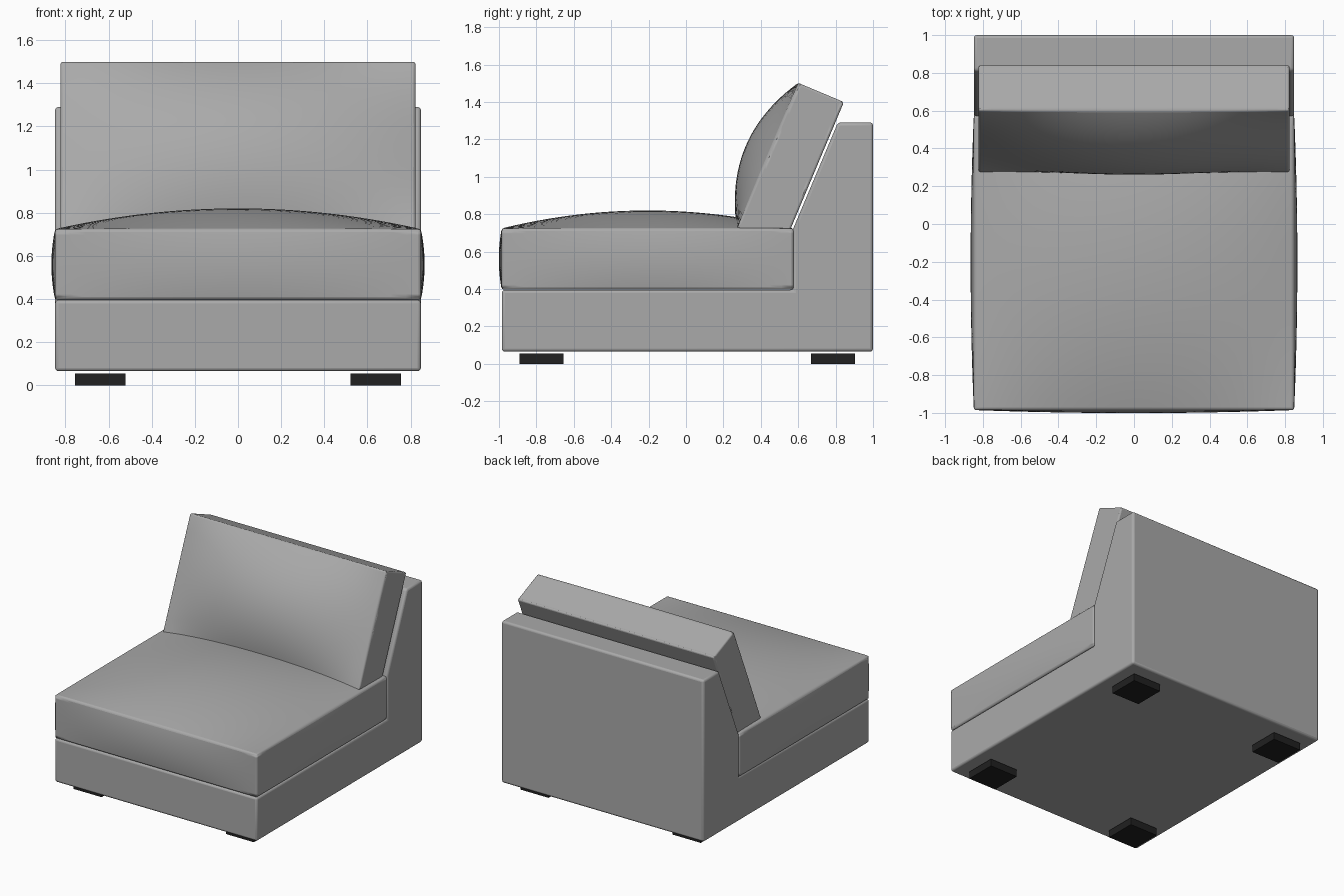
import bpy, bmesh, math
from mathutils import Matrix, Vector

if "Cube" in bpy.data.objects:
    bpy.data.objects.remove(bpy.data.objects["Cube"])


def material(name, value):
    m = bpy.data.materials.new(name)
    m.diffuse_color = (value, value, value, 1)
    m.use_nodes = True
    m.node_tree.nodes["Principled BSDF"].inputs["Base Color"].default_value = m.diffuse_color
    return m


FABRIC = material("grey fabric", 0.40)
FOOT = material("black plastic", 0.015)


def finish(name, bm, mat, bevel=0.0):
    bmesh.ops.recalc_face_normals(bm, faces=bm.faces)
    me = bpy.data.meshes.new(name)
    bm.to_mesh(me)
    bm.free()
    me.materials.append(mat)
    ob = bpy.data.objects.new(name, me)
    bpy.context.collection.objects.link(ob)
    if bevel:
        b = ob.modifiers.new("soft edges", 'BEVEL')
        b.width = bevel
        b.segments = 3
        b.limit_method = 'ANGLE'
        b.angle_limit = math.radians(28)
        bpy.ops.object.select_all(action='DESELECT')
        ob.select_set(True)
        bpy.context.view_layer.objects.active = ob
        bpy.ops.object.shade_smooth_by_angle(angle=math.radians(35))
    return ob


def cushion(name, size, bulges, matrix):
    """Gridded box whose chosen faces (axis, sign) swell by an amount."""
    bm = bmesh.new()
    bmesh.ops.create_cube(bm, size=2)
    bmesh.ops.subdivide_edges(bm, edges=bm.edges[:], cuts=23, use_grid_fill=True)
    half = Vector(size) / 2
    for v in bm.verts:
        u = v.co.copy()
        v.co = Vector(u[i] * half[i] for i in range(3))
        for (axis, sign), amount in bulges.items():
            if u[axis] * sign > 0.999:
                a, b = [u[i] for i in range(3) if i != axis]
                v.co[axis] += sign * amount * (1 - a * a) * (1 - b * b)
    bm.transform(matrix)
    return finish(name, bm, FABRIC, 0.016)


# Frame: L-shaped side profile with sloping backrest, extruded across x
profile = [(-0.985, 0.065), (1.0, 0.065), (1.0, 1.29), (0.812, 1.29),
           (0.572, 0.72), (0.572, 0.395), (-0.985, 0.395)]
bm = bmesh.new()
face = bm.faces.new([bm.verts.new((-0.848, y, z)) for y, z in profile])
ext = bmesh.ops.extrude_face_region(bm, geom=[face])
bmesh.ops.translate(bm, vec=(1.696, 0, 0),
                    verts=[g for g in ext["geom"] if isinstance(g, bmesh.types.BMVert)])
finish("frame", bm, FABRIC, 0.016)

# Seat cushion: domed top, slightly swollen front and sides
cushion("seat_cushion", (1.696, 1.56, 0.328),
        {(2, 1): 0.096, (1, -1): 0.016, (0, 1): 0.017, (0, -1): 0.017},
        Matrix.Translation((0, -0.205, 0.56)))

# Back cushion: leaning box with a domed front
low, high = Vector((0, 0.272, 0.722)), Vector((0, 0.600, 1.502))
up = (high - low).normalized()
back = Vector((0, up.z, -up.y))
thick = 0.265
centre = (low + high) / 2 + back * thick / 2
lean = Matrix.Rotation(-math.atan2(up.y, up.z), 4, 'X')
cushion("back_cushion", (1.646, thick, (high - low).length),
        {(1, -1): 0.128}, Matrix.Translation(centre) @ lean)

# Four square feet
for side, sx in (("left", -1), ("right", 1)):
    for end, y in (("front", -0.772), ("back", 0.785)):
        bm = bmesh.new()
        bmesh.ops.create_cube(bm, size=1)
        bm.transform(Matrix.Translation((sx * 0.638, y, 0.0275))
                     @ Matrix.Diagonal((0.235, 0.235, 0.055, 1)))
        finish(f"{end}_{side}_foot", bm, FOOT)
